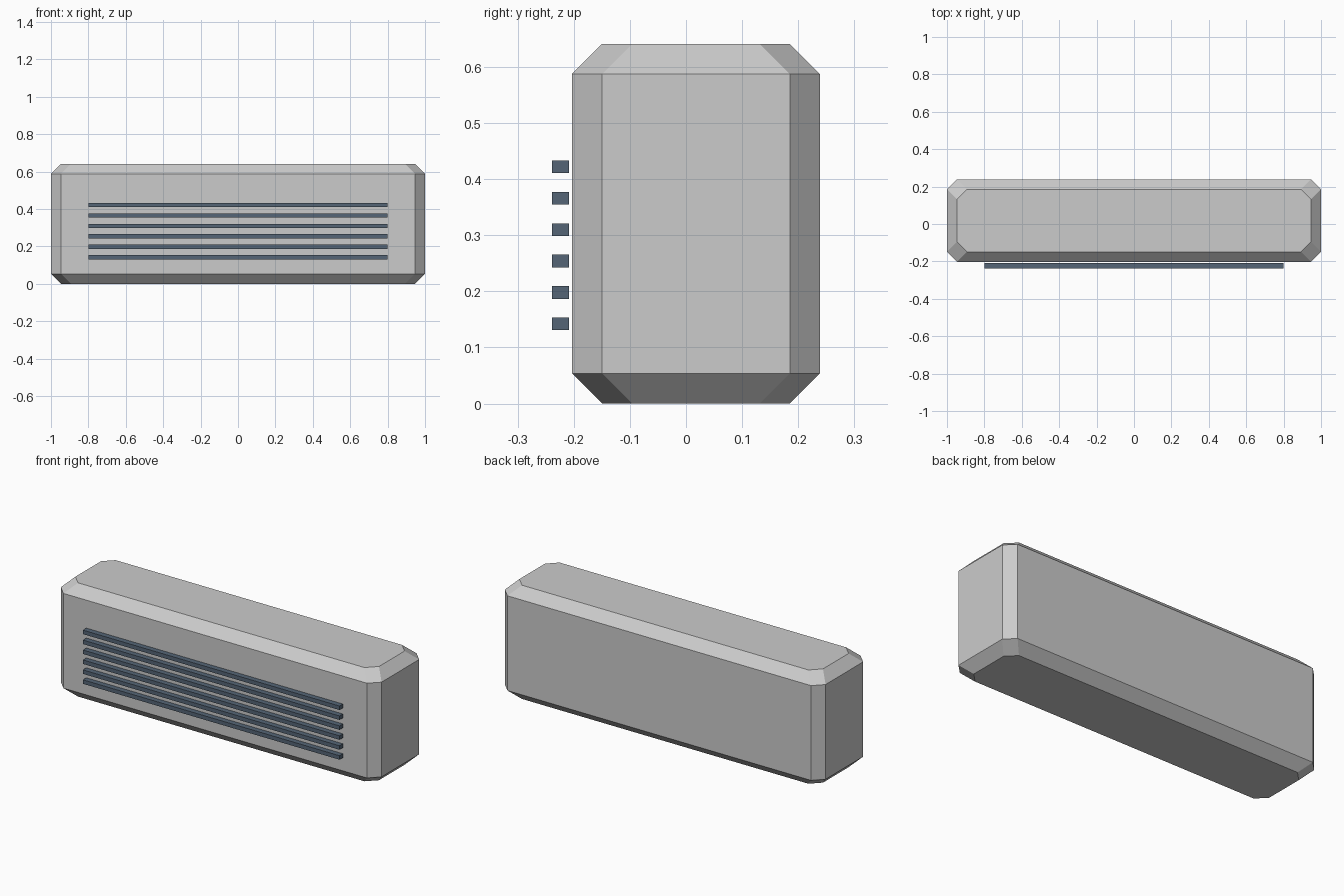
import bpy, bmesh

if "Cube" in bpy.data.objects:
    bpy.data.objects.remove(bpy.data.objects["Cube"])

CH = 0.0535            # chamfer size
HEIGHT = 0.641
Y_FRONT, Y_BACK = -0.203, 0.2385


def new_object(name, bm):
    bmesh.ops.recalc_face_normals(bm, faces=bm.faces)
    mesh = bpy.data.meshes.new(name)
    bm.to_mesh(mesh)
    bm.free()
    ob = bpy.data.objects.new(name, mesh)
    bpy.context.collection.objects.link(ob)
    return ob


def octagon(bm, inset, z):
    """Rectangle with cut corners, inset from the housing outline."""
    x, y0, y1 = 1 - inset, Y_FRONT + inset, Y_BACK - inset
    pts = [(x, y0 + CH), (x, y1 - CH), (x - CH, y1), (-x + CH, y1),
           (-x, y1 - CH), (-x, y0 + CH), (-x + CH, y0), (x - CH, y0)]
    return [bm.verts.new((px, py, z)) for px, py in pts]


# Housing: stacked octagon rings, chamfered at top and bottom
bm = bmesh.new()
rings = [octagon(bm, inset, z) for inset, z in
         ((CH, 0), (0, CH), (0, HEIGHT - CH), (CH, HEIGHT))]
for a, b in zip(rings, rings[1:]):
    for i in range(8):
        j = (i + 1) % 8
        bm.faces.new((a[i], a[j], b[j], b[i]))
bm.faces.new(rings[0])
bm.faces.new(rings[-1])
new_object("housing", bm)

# Grille: six slats floating just in front of the housing
slate = bpy.data.materials.new("slate_blue")
slate.diffuse_color = (0.09, 0.13, 0.18, 1)
slate.use_nodes = True
slate.node_tree.nodes["Principled BSDF"].inputs["Base Color"].default_value = slate.diffuse_color
for k in range(6):
    bm = bmesh.new()
    bmesh.ops.create_cube(bm, size=1)
    bmesh.ops.scale(bm, vec=(1.6, 0.03, 0.0225), verts=bm.verts)
    bmesh.ops.translate(bm, vec=(0, -0.2235, 0.142 + 0.056 * k), verts=bm.verts)
    slat = new_object(f"grille_slat_{k + 1}", bm)
    slat.data.materials.append(slate)
